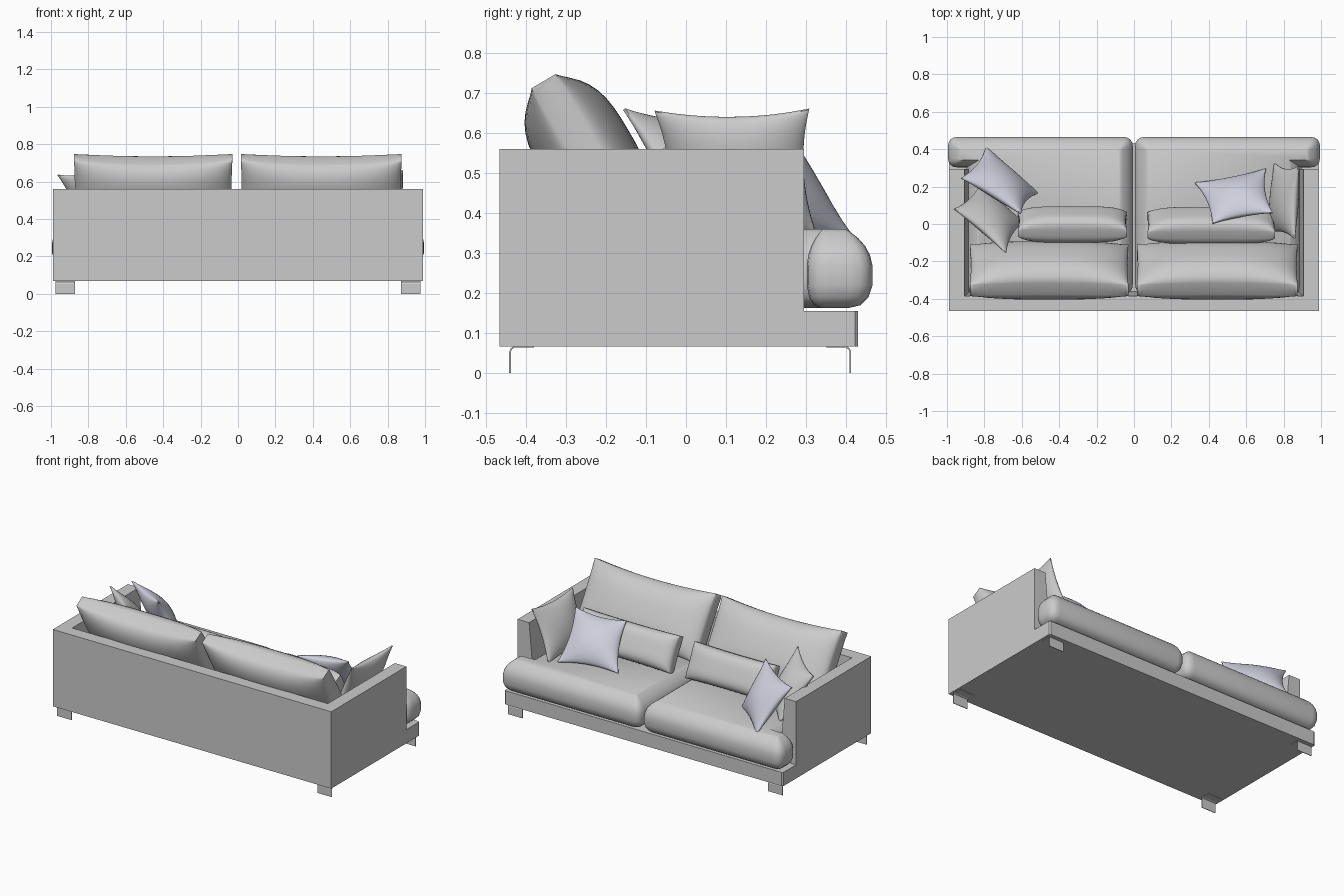
import bpy, bmesh, math
from mathutils import Vector

if "Cube" in bpy.data.objects:
    bpy.data.objects.remove(bpy.data.objects["Cube"])


def finish(name, bm, mat=None, smooth=None):
    bmesh.ops.recalc_face_normals(bm, faces=bm.faces)
    me = bpy.data.meshes.new(name)
    bm.to_mesh(me)
    bm.free()
    ob = bpy.data.objects.new(name, me)
    bpy.context.collection.objects.link(ob)
    if mat:
        me.materials.append(mat)
    if smooth:
        bpy.ops.object.select_all(action='DESELECT')
        ob.select_set(True)
        bpy.context.view_layer.objects.active = ob
        bpy.ops.object.shade_smooth_by_angle(angle=math.radians(smooth))
    return ob


def loft(name, rings, smooth=None):
    """Closed rings of equal length, joined and capped."""
    bm = bmesh.new()
    vs = [[bm.verts.new(p) for p in r] for r in rings]
    n = len(vs[0])
    for a, b in zip(vs, vs[1:]):
        for i in range(n):
            j = (i + 1) % n
            bm.faces.new((a[i], a[j], b[j], b[i]))
    bm.faces.new(vs[0])
    bm.faces.new(vs[-1])
    return finish(name, bm, None, smooth)


def pillow(name, corners, half, rim=0.004, k=2, p=0.65, pu=0.12, pv=0.12, mat=None, n=18):
    """Stuffed cushion through four corners: top a, top b, bottom b, bottom a."""
    a, b, c, d = (Vector(q) for q in corners)
    nrm = (b + c - a - d).cross(a + b - c - d).normalized()
    s = [math.sin(math.pi / 2 * (2 * i / n - 1)) for i in range(n + 1)]
    bm = bmesh.new()
    sheets = []
    for sign in (1, -1):
        g = {}
        for i, u in enumerate(s):
            for j, v in enumerate(s):
                uu = u * (1 - pu * (1 - v * v))
                vv = v * (1 - pv * (1 - u * u))
                fu, fv = (uu + 1) / 2, (vv + 1) / 2
                pos = a.lerp(b, fu).lerp(d.lerp(c, fu), 1 - fv)
                bulge = max(0, (1 - abs(u) ** k) * (1 - abs(v) ** k)) ** p
                g[i, j] = bm.verts.new(pos + nrm * sign * (rim + (half - rim) * bulge))
        for i in range(n):
            for j in range(n):
                bm.faces.new((g[i, j], g[i + 1, j], g[i + 1, j + 1], g[i, j + 1]))
        sheets.append(g)
    edge = ([(i, 0) for i in range(n)] + [(n, j) for j in range(n)]
            + [(i, n) for i in range(n, 0, -1)] + [(0, j) for j in range(n, 0, -1)])
    f, r = sheets
    for e0, e1 in zip(edge, edge[1:] + edge[:1]):
        bm.faces.new((f[e0], f[e1], r[e1], r[e0]))
    return finish(name, bm, mat, 50)


def slab(x0, x1, top, bottom):
    """Corners of a leaning cushion; top and bottom are (y, z)."""
    return [(x0, *top), (x1, *top), (x1, *bottom), (x0, *bottom)]


# Frame: base, back panel, and arms with sloping inner faces
base = loft("base", [[(-.988, -.465, z), (.988, -.465, z), (.988, .422, z), (.98, .43, z),
                      (-.98, .43, z), (-.988, .422, z)] for z in (.067, .155)])
loft("back_panel", [[(x, -.466, .067), (x, -.466, .56), (x, -.385, .56), (x, -.36, .15), (x, -.36, .067)]
                    for x in (-.988, .988)])
for s, side in ((-1, "left"), (1, "right")):
    loft(side + "_arm", [[(s * .988, y, .067), (s * .988, y, .56), (s * .907, y, .56),
                          (s * .87, y, .15), (s * .87, y, .067)] for y in (-.466, .295)])


# Seat cushions: L-shaped outline wrapping in front of the arm
def seat_ring(s, inset, z):
    d, r = inset, .055 - inset * .7
    pts = [(.006 + d, -.375 + d), (.895 - d, -.375 + d), (.895 - d, .302 + d * .6),
           (.995 - d, .302 + d * .6), (.995 - d, .466 - d), (.006 + d, .466 - d)]
    out = []
    for i, q in enumerate(pts):
        q = Vector(q)
        if i == 2:
            out.append((s * q.x, q.y, z))
            continue
        e0 = q + (Vector(pts[i - 1]) - q).normalized() * r
        e1 = q + (Vector(pts[(i + 1) % 6]) - q).normalized() * r
        for t in (0, .25, .5, .75, 1):
            w = e0.lerp(q, t).lerp(q.lerp(e1, t), t)
            out.append((s * w.x, w.y, z))
    return out


seat_profile = [(.06, .163), (.03, .17), (.01, .19), (0, .22), (0, .27), (.006, .295),
                (.018, .318), (.036, .338), (.054, .352), (.066, .36)]
for s, side in ((-1, "left"), (1, "right")):
    loft(side + "_seat_cushion", [seat_ring(s, d, z) for d, z in seat_profile], 40)

# Back cushions
for side, x0, x1 in (("left", -.877, -.03), ("right", .015, .875)):
    pillow(side + "_back_cushion", slab(x0, x1, (-.356, .73), (-.14, .365)),
           .12, rim=.035, k=3, p=.6, pu=.012, pv=.1)

# Lumbar cushions
for side, x0, x1, ty in (("left", -.62, -.038, -.05), ("right", .072, .755, -.06)):
    pillow(side + "_lumbar_cushion", slab(x0, x1, (ty, .56), (.045, .36)),
           .08, rim=.02, k=4, p=.5, pu=.015, pv=.04)

# Throw pillows
blue = bpy.data.materials.new("pale_blue")
blue.diffuse_color = (.62, .63, .72, 1)
blue.use_nodes = True
blue.node_tree.nodes["Principled BSDF"].inputs["Base Color"].default_value = blue.diffuse_color
pillow("right_grey_pillow", [(.86, -.078, .655), (.88, .308, .66), (.75, .325, .35), (.72, -.05, .35)], .06)
pillow("right_blue_pillow", [(.74, .06, .615), (.42, .003, .59), (.325, .22, .36), (.705, .295, .36)],
       .065, mat=blue)
pillow("left_grey_pillow", [(-.685, -.155, .66), (-.963, .08, .635), (-.82, .22, .35), (-.59, .01, .36)], .06)
pillow("left_blue_pillow", [(-.605, .055, .64), (-.925, .245, .615), (-.79, .415, .343), (-.512, .165, .348)],
       .065, mat=blue)

# Legs: bent metal strips
for end, y, d in (("back", -.442, 1), ("front", .413, -1)):
    path = [(0, 0), (0, .05), (.004, .06), (.013, .065), (.062, .065)]
    inner = [(.062, .061), (.014, .061), (.007, .057), (.004, .05), (.004, 0)]
    for s, side in ((-1, "left"), (1, "right")):
        loft(f"{end}_{side}_leg", [[(s * x, y + d * a, z + (.003 if z > .04 else 0)) for a, z in path + inner]
                                   for x in (.872, .975)])
